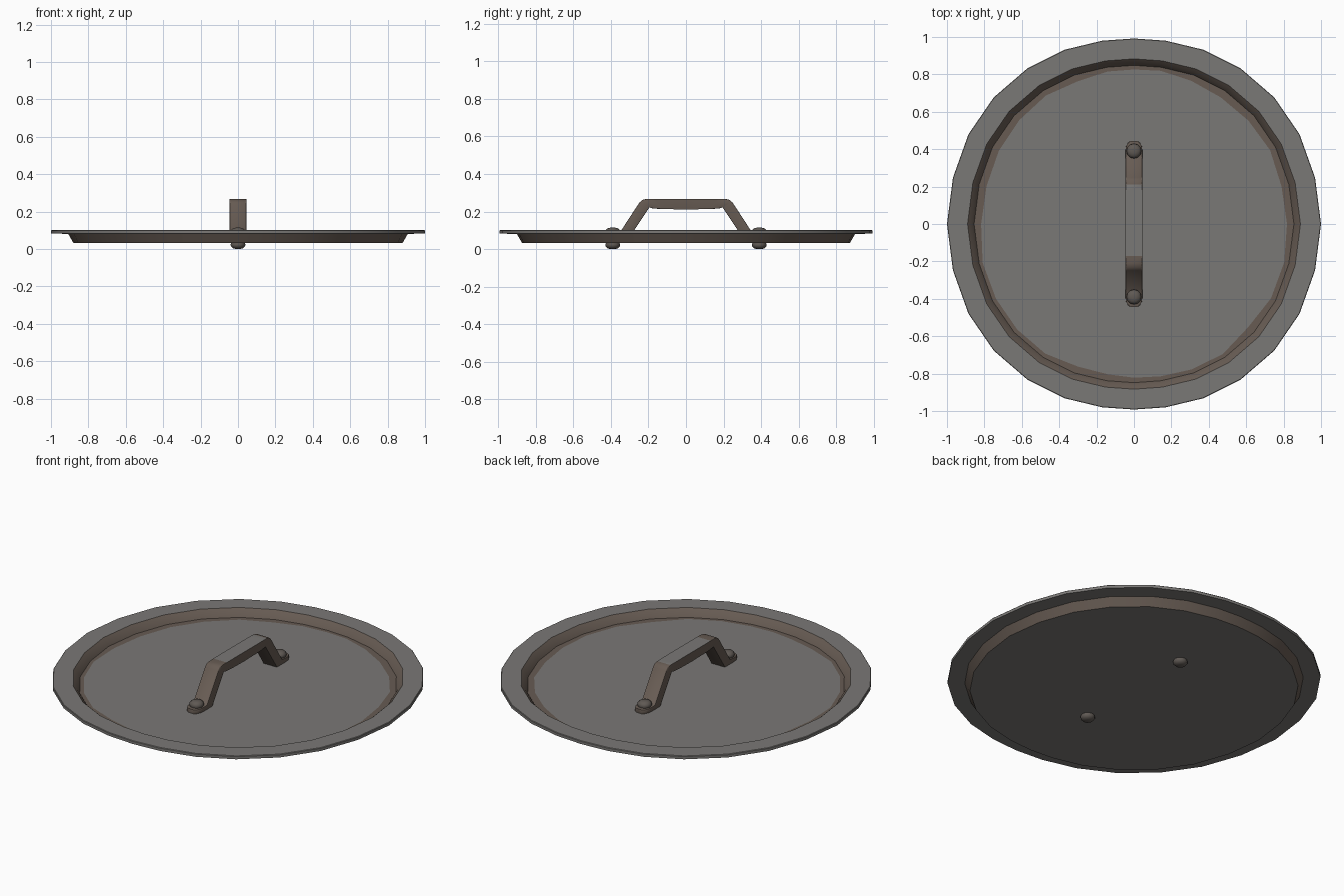
import bpy, bmesh, math, random

if "Cube" in bpy.data.objects:
    bpy.data.objects.remove(bpy.data.objects["Cube"])

random.seed(4)


def material(name, rgb):
    m = bpy.data.materials.new(name)
    m.diffuse_color = (*rgb, 1)
    m.use_nodes = True
    m.node_tree.nodes["Principled BSDF"].inputs["Base Color"].default_value = m.diffuse_color
    return m


GREY = material("worn_grey_metal", (0.195, 0.188, 0.18))
BROWN = material("rusty_brown", (0.135, 0.105, 0.086))
DARK = material("dark_rivet_metal", (0.115, 0.1, 0.088))


def finish(bm, name, mats, angle):
    bmesh.ops.recalc_face_normals(bm, faces=bm.faces)
    me = bpy.data.meshes.new(name)
    bm.to_mesh(me)
    bm.free()
    ob = bpy.data.objects.new(name, me)
    bpy.context.collection.objects.link(ob)
    for m in mats:
        me.materials.append(m)
    bpy.ops.object.select_all(action='DESELECT')
    ob.select_set(True)
    bpy.context.view_layer.objects.active = ob
    bpy.ops.object.shade_smooth_by_angle(angle=math.radians(angle))
    return ob


def lathe(bm, profile, directions, mats, jitter=()):
    """Spin (radius, z) rings around z, capping both ends; mats per band."""
    rings = []
    for i, (r, z) in enumerate(profile):
        ring = []
        for x, y in directions:
            k = r + (random.uniform(-.013, .013) if i in jitter else 0)
            ring.append(bm.verts.new((x * k, y * k, z)))
        rings.append(ring)
    n = len(directions)
    for a, b, m in zip(rings, rings[1:], mats):
        for j in range(n):
            f = bm.faces.new((a[j], a[(j + 1) % n], b[(j + 1) % n], b[j]))
            f.material_index = m
    bm.faces.new(rings[0])
    bm.faces.new(rings[-1])


# Lid pan: slightly uneven 28-sided outline
quarter = [(1, 0), (.968, .248), (.885, .48), (.75, .677),
           (.57, .832), (.37, .932), (.17, .98)]
outline = (quarter + [(0, .992)] + [(-x, y) for x, y in quarter[:0:-1]]
           + [(-x, -y) for x, y in quarter] + [(0, -.992)]
           + [(x, -y) for x, y in quarter[:0:-1]])
bm = bmesh.new()
profile = [(.825, .058), (.855, .058), (.868, .08), (.89, .101),
           (.997, .101), (1, .098), (1, .082), (.908, .081), (.88, .032)]
lathe(bm, profile, outline, [1, 1, 1, 0, 0, 0, 0, 1], jitter=(0,))
finish(bm, "lid_pan", [GREY, BROWN], 35)

# Handle: strap sections as (outer y, outer z, inner y, inner z, half width)
half = [(.445, .082, .445, .056, .016), (.435, .082, .435, .056, .031),
        (.415, .082, .415, .056, .042), (.39, .082, .39, .056, .045),
        (.355, .084, .305, .056, .045), (.248, .248, .195, .222, .045),
        (.232, .262, .18, .217, .045), (.21, .267, .165, .215, .045),
        (.17, .267, .13, .214, .045)]
sections = ([(-a, b, -c, d, w) for a, b, c, d, w in half]
            + [(0, .267, 0, .21, .045)] + half[::-1])
bm = bmesh.new()
loops = [[bm.verts.new(p) for p in ((-w, a, b), (w, a, b), (w, c, d), (-w, c, d))]
         for a, b, c, d, w in sections]
for p, q in zip(loops, loops[1:]):
    for j in range(4):
        bm.faces.new((p[j], p[(j + 1) % 4], q[(j + 1) % 4], q[j]))
bm.faces.new(loops[0])
bm.faces.new(loops[-1])
# Round the long edges, more under the grip
long_edges = [e for e in bm.edges
              if abs(e.verts[0].co.y - e.verts[1].co.y) > .005
              and e.verts[0].co.x * e.verts[1].co.x > 0]
bmesh.ops.bevel(bm, geom=long_edges, offset=.011, segments=2, profile=.5,
                affect='EDGES', clamp_overlap=True)
bmesh.ops.recalc_face_normals(bm, faces=bm.faces)
for f in bm.faces:  # worn patch on top of the grip
    c = f.calc_center_median()
    worn = f.normal.z > .9 and c.z > .26 and -.17 < c.y < .22
    f.material_index = 1 if worn else 0
finish(bm, "handle", [BROWN, GREY], 40)

# Rivets: a dome above each foot and one below the pan
circle = [(math.cos(math.tau * i / 12), math.sin(math.tau * i / 12)) for i in range(12)]
for side, y in (("back", .39), ("front", -.39)):
    bm = bmesh.new()
    lathe(bm, [(.012, 0), (.028, .004), (.038, .014), (.04, .024), (.036, .034),
               (.036, .08), (.04, .088), (.038, .1), (.028, .11), (.012, .114)],
          circle, [0] * 9)
    rivet = finish(bm, "rivet_" + side, [DARK], 50)
    rivet.location.y = y
